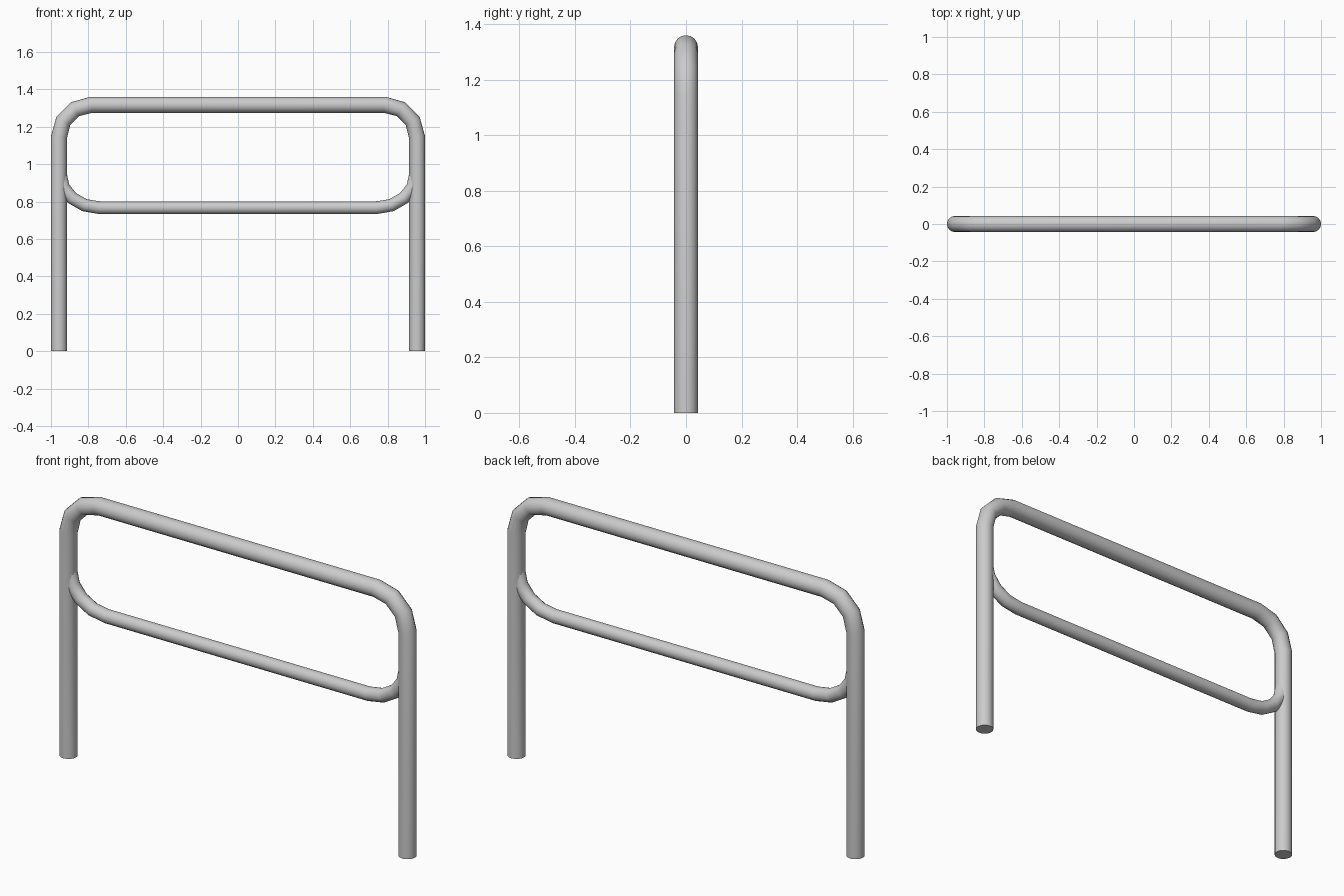
import bpy
import math

if "Cube" in bpy.data.objects:
    bpy.data.objects.remove(bpy.data.objects["Cube"])


def tube(name, half_path, radius):
    # Mirror the left half of the path and sweep a round section along it
    path = half_path + [(-x, z) for x, z in reversed(half_path)]
    curve = bpy.data.curves.new(name, 'CURVE')
    curve.dimensions = '3D'
    curve.bevel_depth = radius
    curve.bevel_resolution = 6
    curve.use_fill_caps = True
    spline = curve.splines.new('POLY')
    spline.points.add(len(path) - 1)
    for p, (x, z) in zip(spline.points, path):
        p.co = (x, 0, z, 1)
    obj = bpy.data.objects.new(name, curve)
    bpy.context.collection.objects.link(obj)
    bpy.ops.object.select_all(action='DESELECT')
    obj.select_set(True)
    bpy.context.view_layer.objects.active = obj
    bpy.ops.object.convert(target='MESH')
    bpy.ops.object.shade_smooth_by_angle(angle=math.radians(40))
    return bpy.context.object


def bend(cx, cz, rx, rz, steps):
    # Quarter bend from the vertical side to the horizontal run
    return [(cx - rx * math.cos(i * math.pi / 2 / steps),
             cz + rz * math.sin(i * math.pi / 2 / steps)) for i in range(steps + 1)]


# Main hoop: two legs and the top bar in one bent tube
tube("hoop_frame", [(-0.957, 0.0)] + bend(-0.785, 1.145, 0.172, 0.172, 3), 0.043)

# Thinner lower rail whose ends curve up into the legs
tube("lower_rail", bend(-0.74, 0.945, 0.209, -0.178, 4), 0.034)
